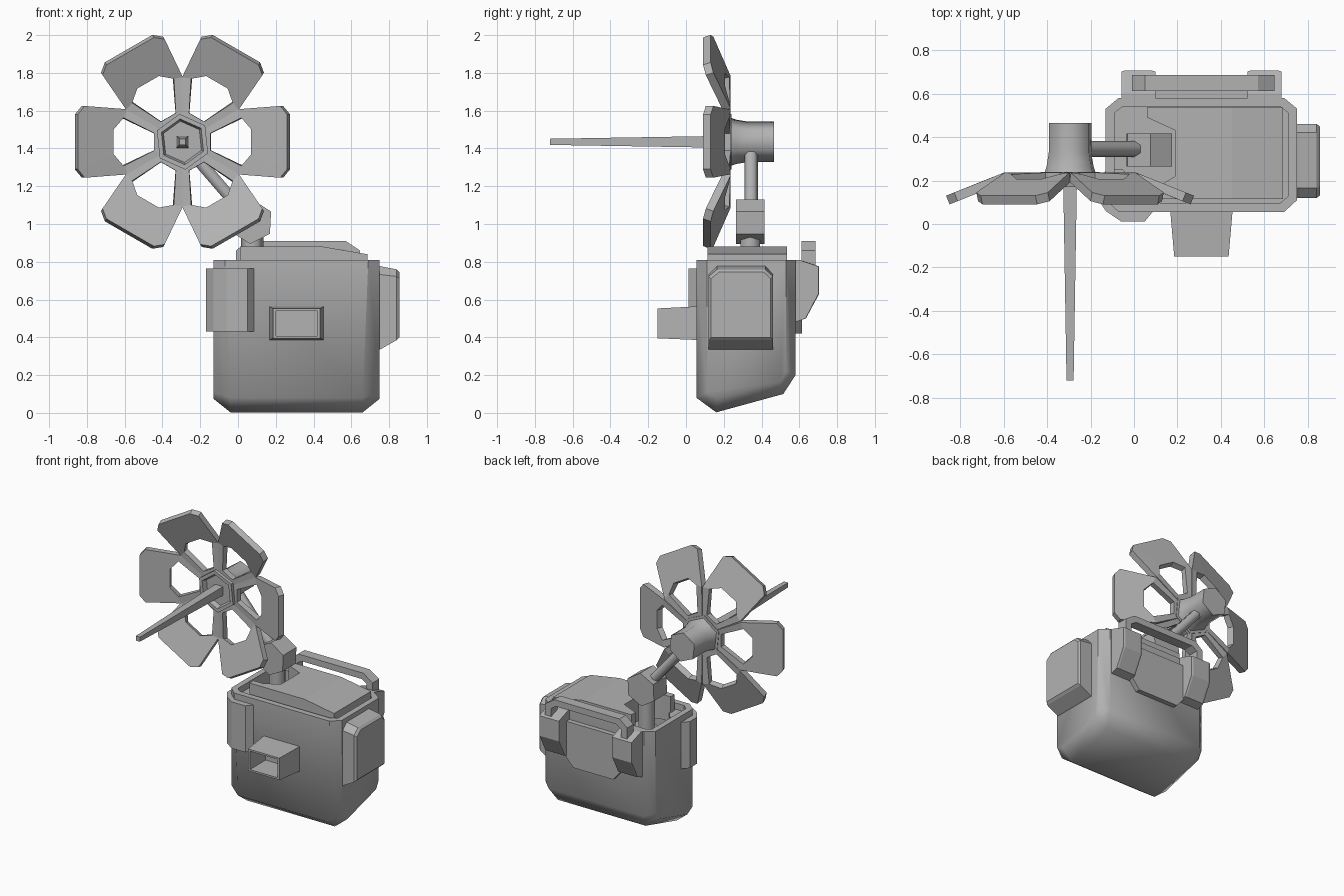
import bpy, bmesh, math
from mathutils import Vector, Matrix

cube = bpy.data.objects.get("Cube")
if cube:
    bpy.data.objects.remove(cube, do_unlink=True)

grey = bpy.data.materials.new("plain grey")
grey.use_nodes = True
GREY = (0.45, 0.45, 0.45, 1)
grey.diffuse_color = GREY
grey.node_tree.nodes["Principled BSDF"].inputs["Base Color"].default_value = GREY


def finish(name, bm, smooth=None):
    bmesh.ops.recalc_face_normals(bm, faces=bm.faces)
    me = bpy.data.meshes.new(name)
    bm.to_mesh(me)
    bm.free()
    me.materials.append(grey)
    ob = bpy.data.objects.new(name, me)
    bpy.context.collection.objects.link(ob)
    if smooth:
        bpy.ops.object.select_all(action='DESELECT')
        ob.select_set(True)
        bpy.context.view_layer.objects.active = ob
        bpy.ops.object.shade_smooth_by_angle(angle=math.radians(smooth))
    return ob


def loft_bm(loops):
    """Closed loops joined by quads, capped at both ends."""
    bm = bmesh.new()
    rows = [[bm.verts.new(p) for p in loop] for loop in loops]
    n = len(rows[0])
    for a, b in zip(rows, rows[1:]):
        for i in range(n):
            j = (i + 1) % n
            bm.faces.new((a[i], a[j], b[j], b[i]))
    bm.faces.new(rows[0])
    bm.faces.new(rows[-1])
    return bm


def prism(name, pts, axis, lo, hi, bevel=0, smooth=None):
    """Extrude a 2D outline along x (yz), y (xz) or z (xy)."""
    place = {'x': lambda a, b, d: (d, a, b), 'y': lambda a, b, d: (a, d, b),
             'z': lambda a, b, d: (a, b, d)}[axis]
    bm = loft_bm([[place(a, b, d) for a, b in pts] for d in (lo, hi)])
    if bevel:
        bmesh.ops.bevel(bm, geom=bm.edges[:], offset=bevel, segments=1,
                        affect='EDGES', clamp_overlap=True)
    return finish(name, bm, smooth)


def turned(name, start, end, stations, sides=6, rot=0, smooth=None):
    """Rings of (distance, radius) along the line from start to end."""
    start, end = Vector(start), Vector(end)
    d = (end - start).normalized()
    side = d.cross(Vector((0, 0, 1)))
    side = side.normalized() if side.length > 0.01 else Vector((1, 0, 0))
    up = side.cross(d)
    angs = [math.radians(rot) + i * math.tau / sides for i in range(sides)]
    loops = [[start + d * t + r * (side * math.cos(a) + up * math.sin(a))
              for a in angs] for t, r in stations]
    return finish(name, loft_bm(loops), smooth)


def rect(x0, x1, z0, z1, y):
    return [(x0, y, z0), (x1, y, z0), (x1, y, z1), (x0, y, z1)]


# Body: side profile with chamfered ends and a sunken top
full = [(.055, .81), (.055, .08), (.16, .003), (.515, .10), (.58, .20), (.58, .81)]
cap = [(.11, .81), (.11, .11), (.17, .075), (.50, .165), (.53, .22), (.53, .81)]
bm = bmesh.new()
rows = []
for prof, x_top, x_low in ((cap, -.13, -.13), (full, -.07, -.04),
                           (full, .69, .66), (cap, .75, .75)):
    rows.append([bm.verts.new((x_top if z > .15 else x_low, y, z)) for y, z in prof])
for a, b in zip(rows, rows[1:]):
    for i in range(5):
        bm.faces.new((a[i], a[i + 1], b[i + 1], b[i]))
bm.faces.new(rows[0])
bm.faces.new(rows[-1])
top = bm.faces.new([r[0] for r in rows] + [r[-1] for r in reversed(rows)])
bmesh.ops.recalc_face_normals(bm, faces=bm.faces)
bmesh.ops.inset_region(bm, faces=[top], thickness=.045)
inner = bmesh.ops.extrude_discrete_faces(bm, faces=[top])["faces"]
bmesh.ops.translate(bm, verts=inner[0].verts, vec=(0, 0, -.2))
for f in bm.faces:
    f.smooth = True
for e in bm.edges:
    v = e.verts[1].co - e.verts[0].co
    low = max(p.co.z for p in e.verts) < .25
    e.smooth = low
finish("body", bm)

# Sloped lid with a notch for the neck
bm = loft_bm([[(x, y, z) for x, y in (
    (.685, .115), (.685, .535), (.06, .535), (.06, .49), (.19, .43),
    (.19, .22), (.09, .16), (.01, .16), (.01, .115))] for z in (.70, .88)])
bmesh.ops.bisect_plane(bm, geom=bm.verts[:] + bm.edges[:] + bm.faces[:],
                       plane_co=(.45, 0, 0), plane_no=(1, 0, 0))
for v in bm.verts:
    if v.co.x > .6 and v.co.z > .8:
        v.co.z = .84
finish("lid", bm)

# Front spout, hollow
finish("spout", loft_bm([rect(.165, .455, .385, .565, .08),
                         rect(.185, .435, .395, .553, -.15),
                         rect(.20, .42, .408, .54, -.15),
                         rect(.20, .42, .408, .54, .03)]))

# Corner tank wrapped round the front right edge
prism("corner_tank", [(.085, .08), (.085, .055), (.05, .012), (-.06, .012), (-.13, .06),
                      (-.17, .12), (-.17, .20), (-.125, .25), (-.05, .25)],
      'z', .43, .765)

# Side box
yz = [(.12, 0), (.12, .9), (.165, 1), (.42, 1), (.46, .9), (.46, 0)]


def side_loop(x, z0, z1, shrink):
    return [(x, .29 + (y - .29) * shrink, z0 + (z1 - z0) * t) for y, t in yz]


finish("side_box", loft_bm([side_loop(.72, .32, .785, 1), side_loop(.76, .34, .775, 1),
                            side_loop(.84, .385, .76, 1), side_loop(.855, .40, .745, .93)]))

# Rear clips, plate and carrying handle
clip = [(.56, .81), (.60, .81), (.705, .775), (.705, .63), (.635, .50), (.56, .475)]
for name, cx in (("rear_clip_right", .02), ("rear_clip_left", .60)):
    loops = []
    for x, k in ((-.078, .97), (-.065, 1), (.065, 1), (.078, .97)):
        loops.append([(cx + x, .56 + (y - .56) * k, z) for y, z in clip])
    finish(name, loft_bm(loops))
prism("rear_plate", [(.09, .74), (.09, .49), (.15, .42), (.47, .42), (.53, .49), (.53, .74)],
      'y', .56, .615)
prism("handle", [(-.01, .70), (-.01, .86), (.05, .91), (.57, .91), (.645, .86), (.645, .70),
                 (.595, .70), (.595, .84), (.555, .865), (.08, .865), (.04, .84), (.04, .70)],
      'y', .612, .685)

# Neck, joint and arm
HUB = Vector((-.294, 0, 1.435))
turned("neck", (.075, .34, .58), (.075, .34, .95), [(0, .06), (.37, .06)], smooth=62)
turned("joint", (.07, .265, 1.012), (.07, .415, 1.012), [(0, .118), (.15, .118)], rot=27)
arm_end = HUB + Vector((0, .345, 0))
arm_start = Vector((.07, .345, 1.012))
turned("arm", arm_start, arm_end, [(0, .036), ((arm_end - arm_start).length, .036)],
       smooth=62)

# Hub and its recessed front cap
turned("hub", HUB + Vector((0, .465, 0)), HUB + Vector((0, .2, 0)),
       [(0, .107), (.135, .107), (.20, .118), (.26, .14)], rot=24, smooth=62)
turned("hub_cap", HUB + Vector((0, .24, 0)), HUB + Vector((0, .15, 0)),
       [(0, .148), (.07, .148), (.07, .122), (.035, .11)], rot=24)

# Long square needle
turned("needle", HUB + Vector((0, .22, 0)), HUB + Vector((0, -.72, 0)),
       [(0, .045), (.94, .023)], sides=4, rot=45)

# Six open petals, folded forward towards the tip
outline = [(.12, .069), (.30, .172), (.525, .19), (.562, .145)]
hole = [(.15, .045), (.317, .127), (.372, .066)]
for k in range(6):
    bm = bmesh.new()

    def vert(p, s):
        x, z = p
        return bm.verts.new((x, .215 - max(0, x - .30) * .4, z * s))

    O = {s: [vert(p, s) for p in outline] for s in (1, -1)}
    H = {s: [vert(p, s) for p in hole] for s in (1, -1)}
    for s in (1, -1):
        o, h = O[s], H[s]
        for f in ((o[0], o[1], h[1], h[0]), (o[1], o[2], h[1]), (o[2], o[3], h[2], h[1])):
            bm.faces.new(f if s > 0 else f[::-1])
    bm.faces.new((O[1][3], O[-1][3], H[-1][2], H[1][2]))
    bm.faces.new((H[1][0], H[-1][0], O[-1][0], O[1][0]))
    bmesh.ops.transform(bm, verts=bm.verts, matrix=Matrix.Translation(HUB)
                        @ Matrix.Rotation(math.radians(60 * k), 4, 'Y'))
    petal = finish(f"petal_{k + 1}", bm)
    mod = petal.modifiers.new("thickness", 'SOLIDIFY')
    mod.thickness = .043
    mod.offset = 0
